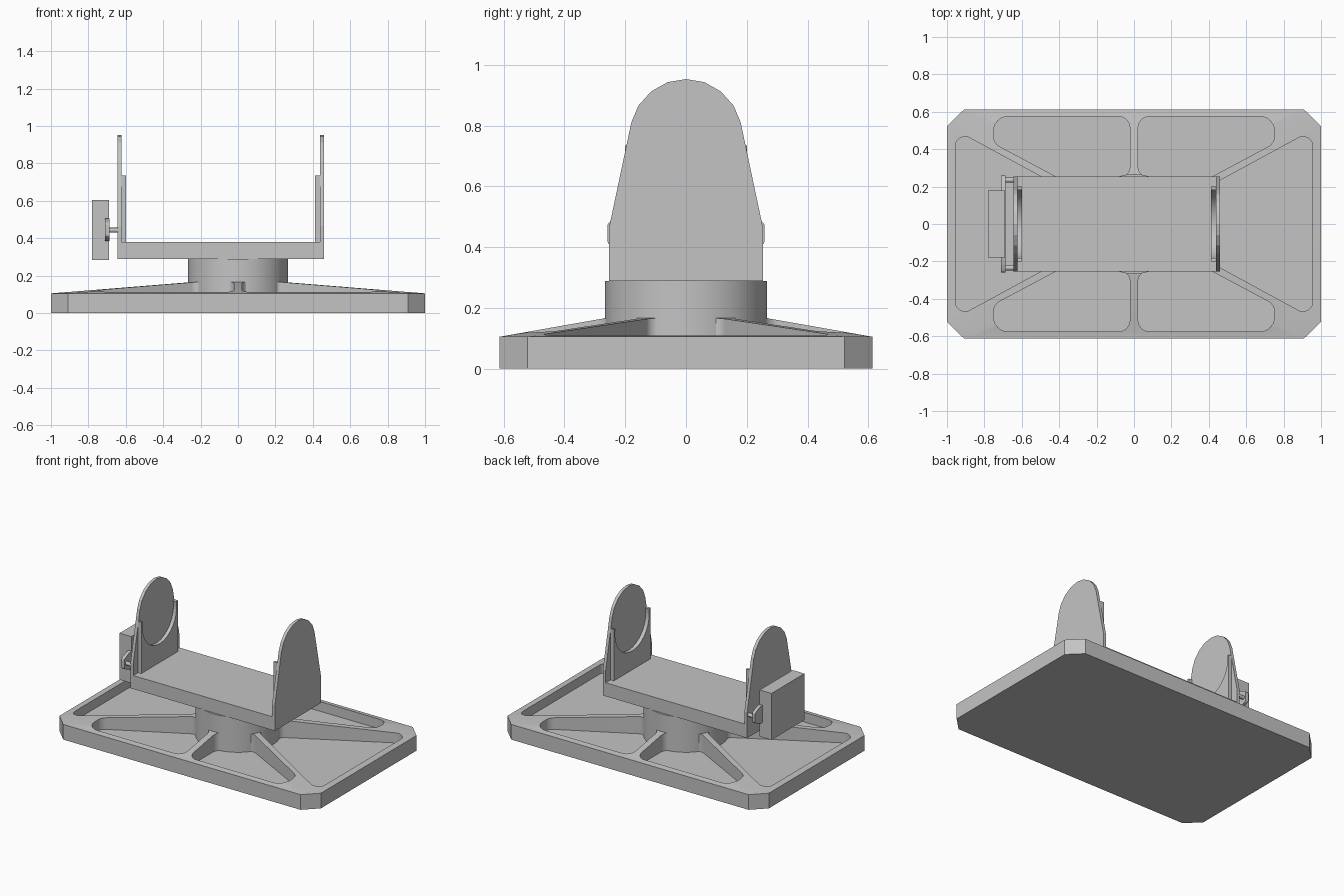
import bpy, bmesh, math
from mathutils import Vector

cube = bpy.data.objects.get("Cube")
if cube:
    bpy.data.objects.remove(cube, do_unlink=True)

grey = bpy.data.materials.new("machined grey")
grey.use_nodes = True
colour = (0.55, 0.55, 0.55, 1)
grey.diffuse_color = colour
grey.node_tree.nodes["Principled BSDF"].inputs["Base Color"].default_value = colour


def finish(name, bm):
    """Turn a bmesh into a named object."""
    bmesh.ops.recalc_face_normals(bm, faces=bm.faces[:])
    mesh = bpy.data.meshes.new(name)
    bm.to_mesh(mesh)
    bm.free()
    mesh.materials.append(grey)
    obj = bpy.data.objects.new(name, mesh)
    bpy.context.collection.objects.link(obj)
    return obj


def activate(obj):
    bpy.ops.object.select_all(action='DESELECT')
    obj.select_set(True)
    bpy.context.view_layer.objects.active = obj


def smooth(obj):
    activate(obj)
    bpy.ops.object.shade_smooth_by_angle(angle=math.radians(30))


def prism(name, pts, axis, lo, hi):
    """Extrude a 2D outline along z (outline in xy) or x (outline in yz)."""
    place = (lambda a, b, h: (a, b, h)) if axis == 'z' else (lambda a, b, h: (h, a, b))
    bm = bmesh.new()
    low = [bm.verts.new(place(a, b, lo)) for a, b in pts]
    high = [bm.verts.new(place(a, b, hi)) for a, b in pts]
    bm.faces.new(low)
    bm.faces.new(high)
    for i in range(len(pts)):
        j = (i + 1) % len(pts)
        bm.faces.new((low[i], low[j], high[j], high[i]))
    return finish(name, bm)


def box(name, x0, x1, y, z0, z1):
    return prism(name, [(-y, z0), (y, z0), (y, z1), (-y, z1)], 'x', x0, x1)


def arc(cx, cy, r, start, end, n):
    angles = [math.radians(start + (end - start) * i / n) for i in range(n + 1)]
    return [(cx + r * math.cos(a), cy + r * math.sin(a)) for a in angles]


def rounded(corners, steps=6):
    """Fillet each (x, y, radius) corner of an outline."""
    out = []
    for i, (x, y, r) in enumerate(corners):
        p = Vector((x, y))
        if r == 0:
            out.append((x, y))
            continue
        u = (Vector(corners[i - 1][:2]) - p).normalized()
        v = (Vector(corners[(i + 1) % len(corners)][:2]) - p).normalized()
        half = u.angle(v) / 2
        centre = p + (u + v).normalized() * r / math.sin(half)
        a = p + u * r / math.tan(half) - centre
        b = p + v * r / math.tan(half) - centre
        for k in range(steps + 1):
            d = a.lerp(b, k / steps).normalized() * r + centre
            out.append((d.x, d.y))
    return out


def cut(target, cutter):
    activate(target)
    mod = target.modifiers.new("cut", 'BOOLEAN')
    mod.operation = 'DIFFERENCE'
    mod.solver = 'EXACT'
    mod.object = cutter
    bpy.ops.object.modifier_apply(modifier=mod.name)
    bpy.data.objects.remove(cutter, do_unlink=True)


# Base plate: chamfered slab rising to a ring at the hub
HUB = 0.267
bm = bmesh.new()
for sx in (-1, 1):
    for sy in (-1, 1):
        for x, y in ((1, 0.522), (0.908, 0.613)):
            for z in (0, 0.105):
                bm.verts.new((sx * x, sy * y, z))
for x, y in arc(0, 0, HUB, 0, 360, 64)[:-1]:
    bm.verts.new((x, y, 0.166))
bmesh.ops.convex_hull(bm, input=bm.verts[:])
bmesh.ops.dissolve_limit(bm, angle_limit=0.002, verts=bm.verts[:], edges=bm.edges[:])
base = finish("base_plate", bm)

# Deep weight-saving pockets between the ribs, reaching just inside the hub wall
FLOOR = 0.045
INNER = 0.264
hub_wall = [(x, y, 0) for x, y in arc(0, 0, INNER, 72, 45, 4)]
long_pocket = rounded([(0.022, 0.575, 0.06), (0.022, INNER, 0.05)] + hub_wall
                      + [(0.219, 0.148, 0.04), (0.75, 0.431, 0.06), (0.75, 0.575, 0.075)])
hub_wall = [(x, y, 0) for x, y in arc(0, 0, INNER, 12, -12, 4)]
end_pocket = rounded([(0.955, 0.502, 0.05), (0.239, 0.113, 0.04)] + hub_wall
                     + [(0.239, -0.113, 0.04), (0.955, -0.502, 0.05)])
for sx in (-1, 1):
    cut(base, prism("pocket_cutter", [(sx * x, y) for x, y in end_pocket], 'z', FLOOR, 0.3))
    for sy in (-1, 1):
        cut(base, prism("pocket_cutter", [(sx * x, sy * y) for x, y in long_pocket],
                        'z', FLOOR, 0.3))
smooth(base)

# Turntable hub
smooth(prism("hub", arc(0, 0, HUB, 0, 360, 64)[:-1], 'z', FLOOR - 0.01, 0.288))

# Cradle floor
box("cradle_floor", -0.645, 0.459, 0.253, 0.288, 0.381)

# Tall rounded end plates and the scooped saddles inside them
half = [(0.253, 0.381), (0.253, 0.465), (0.18, 0.81), (0.157, 0.865), (0.115, 0.912), (0.06, 0.943)]
outline = half + [(0, 0.953)] + [(-y, z) for y, z in reversed(half)]
scoop = arc(0, 0.697, 0.186, 11, -191, 28)
tip = 0.2
saddle = [(-tip, 0.381), (tip, 0.381), (tip, 0.735)] + scoop + [(-tip, 0.735)]
for side, x_out, x_mid, x_in in (("right", -0.645, -0.624, -0.6), ("left", 0.459, 0.438, 0.412)):
    prism(side + "_end_plate", outline, 'x', min(x_out, x_mid), max(x_out, x_mid))
    smooth(prism(side + "_saddle", saddle, 'x', min(x_mid, x_in), max(x_mid, x_in)))

# Drive box, its mounting bar and standoff pins
box("drive_box", -0.78, -0.69, 0.18, 0.283, 0.605)
bar = rounded([(-0.258, 0.41, 0.015), (-0.2, 0.385, 0), (0.2, 0.385, 0), (0.258, 0.41, 0.015),
               (0.258, 0.48, 0.015), (0.2, 0.505, 0), (-0.2, 0.505, 0), (-0.258, 0.48, 0.015)])
smooth(prism("mounting_bar", bar, 'x', -0.71, -0.688))
for name, y in (("front_pin", -0.235), ("back_pin", 0.235)):
    smooth(prism(name, arc(y, 0.443, 0.013, 0, 360, 16)[:-1], 'x', -0.7, -0.64))
